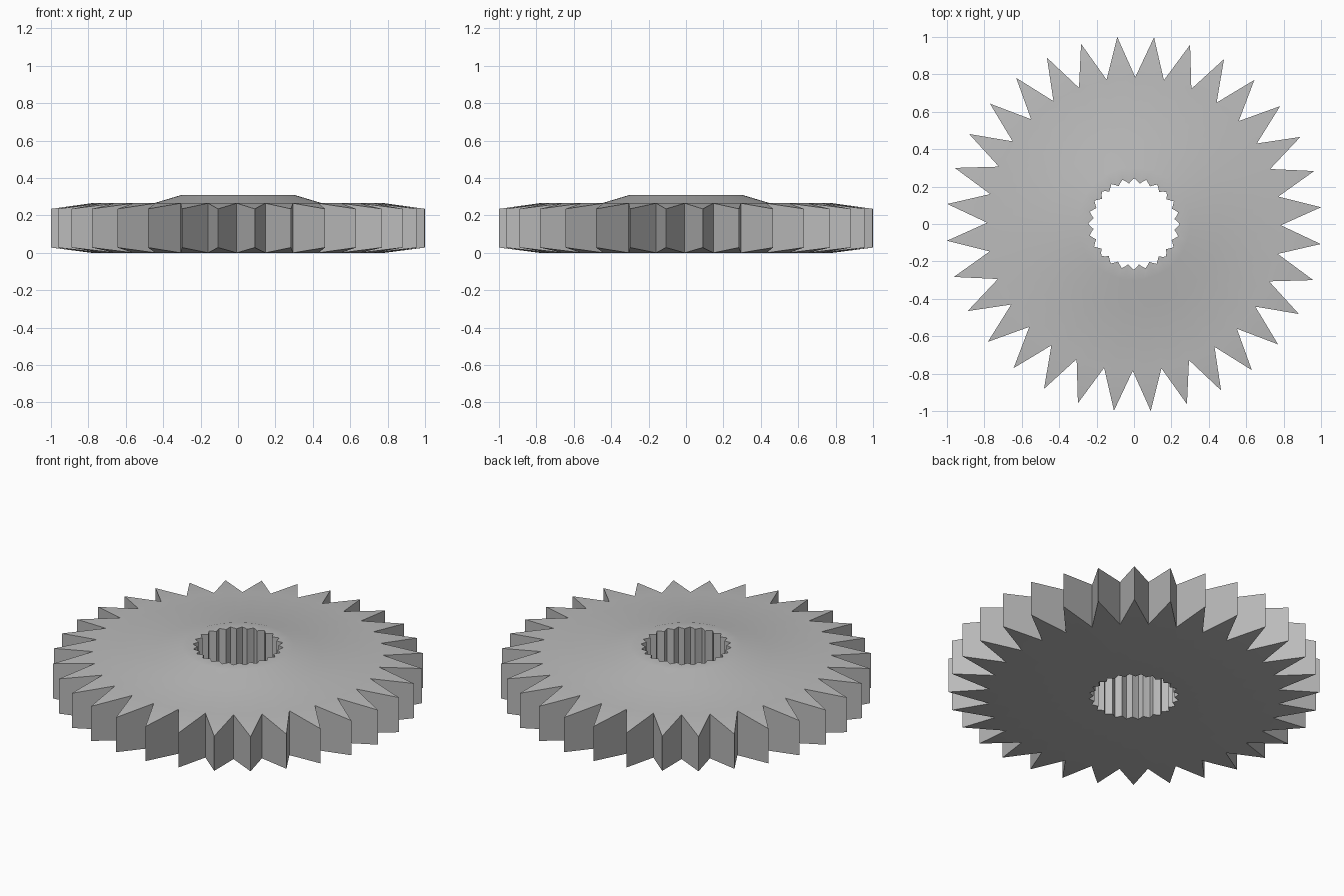
import bpy, bmesh
from math import sin, cos, pi, radians

cube = bpy.data.objects.get("Cube")
if cube:
    bpy.data.objects.remove(cube)

TEETH, SPLINES, STEPS = 32, 24, 96
PER_TOOTH, PER_SPLINE = STEPS // TEETH, STEPS // SPLINES
START = radians(-0.5)
ROOT, TIP = 0.785, 1.004

steel = bpy.data.materials.new("plain_grey")
steel.use_nodes = True
grey = (0.5, 0.5, 0.5, 1)
steel.diffuse_color = grey
steel.node_tree.nodes["Principled BSDF"].inputs["Base Color"].default_value = grey

bm = bmesh.new()


def polar(r, turn, z):
    a = START + 2 * pi * turn
    return bm.verts.new((r * cos(a), r * sin(a), z))


def ring(radius, z):
    return [polar(radius(i), i / STEPS, z) for i in range(STEPS)]


def root_radius(i):
    # straight chords between neighbouring tooth roots
    half = pi / TEETH
    return ROOT * cos(half) / cos((i % PER_TOOTH) / PER_TOOTH * 2 * half - half)


def bore_radius(i):
    # internal splines as a zigzag
    k = abs(i % PER_SPLINE - PER_SPLINE / 2) / (PER_SPLINE / 2)
    return 0.218 + 0.027 * k


def bridge(a, b):
    for i in range(STEPS):
        j = (i + 1) % STEPS
        bm.faces.new((a[i], a[j], b[j], b[i]))


# Top cap with raised hub, bore wall and flat underside
rings = [
    ring(root_radius, 0.265),
    ring(lambda i: 0.45, 0.265),
    ring(lambda i: 0.30, 0.31),
    ring(bore_radius, 0.31),
    ring(bore_radius, 0.0),
    ring(root_radius, 0.0),
]
for a, b in zip(rings, rings[1:]):
    bridge(a, b)

# Pointed teeth, tapering in thickness towards the tip
top, bottom = rings[0], rings[-1]
for t in range(TEETH):
    turn = (t + 0.5) / TEETH
    hi, lo = polar(TIP, turn, 0.235), polar(TIP, turn, 0.028)
    ids = [(t * PER_TOOTH + k) % STEPS for k in range(PER_TOOTH + 1)]
    for i, j in zip(ids, ids[1:]):
        bm.faces.new((top[i], hi, top[j]))
        bm.faces.new((bottom[j], lo, bottom[i]))
    s, e = ids[0], ids[-1]
    bm.faces.new((bottom[s], lo, hi, top[s]))
    bm.faces.new((lo, bottom[e], top[e], hi))

bmesh.ops.recalc_face_normals(bm, faces=bm.faces)
mesh = bpy.data.meshes.new("gear_wheel")
bm.to_mesh(mesh)
bm.free()
mesh.materials.append(steel)
gear = bpy.data.objects.new("gear_wheel", mesh)
bpy.context.collection.objects.link(gear)

# Smooth hub blend, crisp teeth
bpy.context.view_layer.objects.active = gear
gear.select_set(True)
bpy.ops.object.shade_smooth_by_angle(angle=radians(22))
